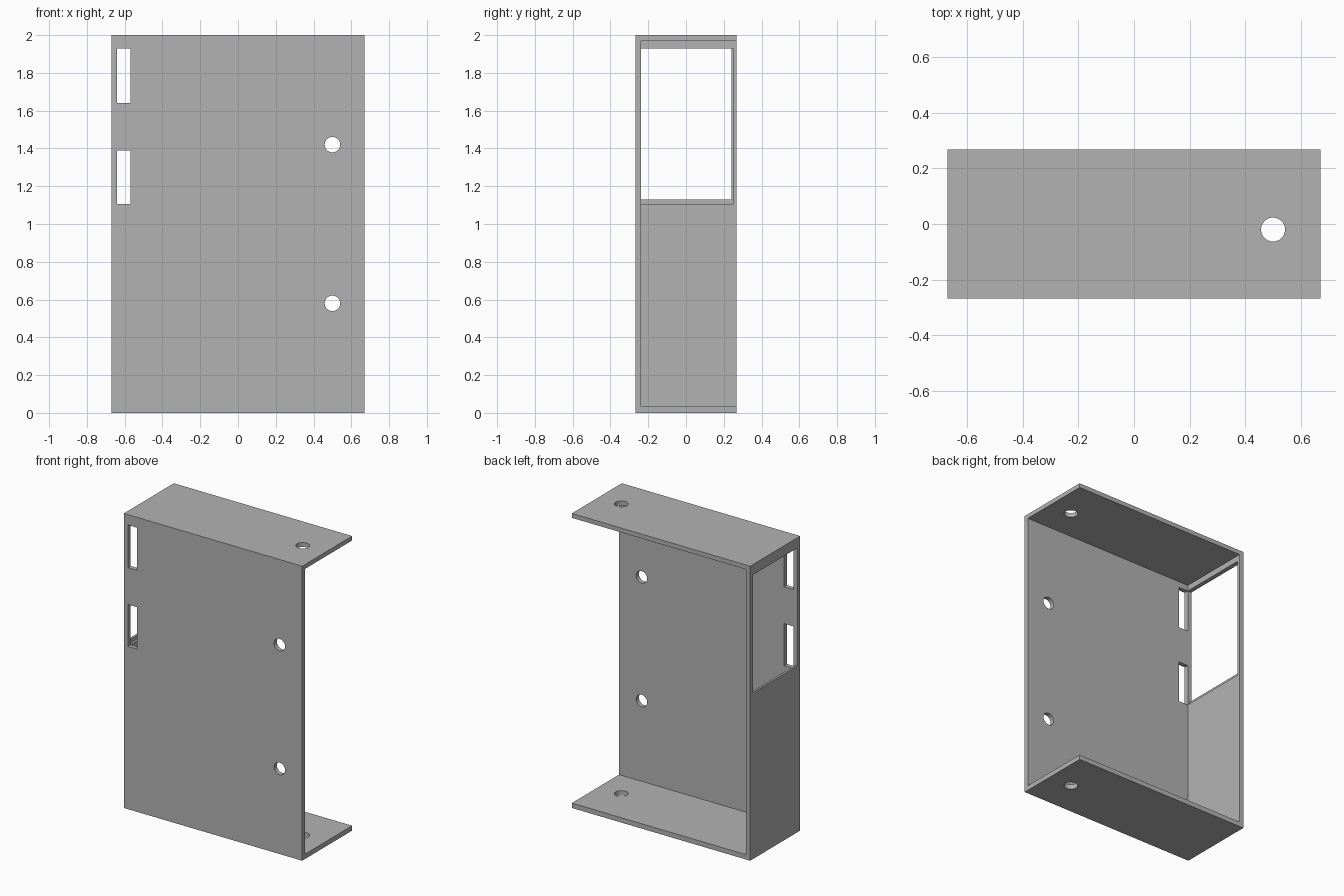
import bpy
import math

if "Cube" in bpy.data.objects:
    bpy.data.objects.remove(bpy.data.objects["Cube"])

W, D, H, T = 0.67, 0.268, 2.0, 0.03   # half width, half depth, height, wall

grey = bpy.data.materials.new("grey")
grey.diffuse_color = (0.45, 0.45, 0.45, 1)
grey.use_nodes = True
grey.node_tree.nodes["Principled BSDF"].inputs["Base Color"].default_value = grey.diffuse_color


def box(name, x, y, z):
    """Box from (min, max) ranges."""
    bpy.ops.mesh.primitive_cube_add(
        size=1, location=[(r[0] + r[1]) / 2 for r in (x, y, z)])
    ob = bpy.context.object
    ob.name = name
    ob.scale = [r[1] - r[0] for r in (x, y, z)]
    bpy.ops.object.transform_apply(location=True, rotation=True, scale=True)
    return ob


def drill(loc, radius, rot=(0, 0, 0)):
    """Round cutter short enough to pass one wall only."""
    bpy.ops.mesh.primitive_cylinder_add(
        vertices=40, radius=radius, depth=0.2, location=loc, rotation=rot)
    bpy.context.object.name = "drill"
    return bpy.context.object


def cut(ob, cutter):
    mod = ob.modifiers.new("cut", 'BOOLEAN')
    mod.operation = 'DIFFERENCE'
    mod.solver = 'EXACT'
    mod.object = cutter
    bpy.context.view_layer.objects.active = ob
    bpy.ops.object.modifier_apply(modifier=mod.name)
    bpy.data.objects.remove(cutter)


# Enclosure block, hollowed and left open at the back and right
body = box("enclosure", (-W, W), (-D, D), (0, H))
body.data.materials.append(grey)
cut(body, box("hollow", (-W + T, 1), (-D + T, 1), (T + 0.003, H - T)))

# Side window with a shallow rebate on its inner face
cut(body, box("window", (-0.8, -0.6), (-D + T, 0.24), (1.13, 1.93)))
cut(body, box("rebate", (-W + T / 2, -0.6), (-D + T, 0.25), (1.105, 1.93)))

# Slots in the front wall beside the window
for z in ((1.105, 1.39), (1.64, 1.93)):
    cut(body, box("slot", (-W + T, -0.57), (-0.4, -0.2), z))

# Screw holes in the front wall
for z in (0.58, 1.42):
    cut(body, drill((0.5, -D, z), 0.041, (math.pi / 2, 0, 0)))

# Cable holes in the top and bottom walls
for z in (0, H):
    cut(body, drill((0.5, -0.02, z), 0.043))

# Smooth hole walls, crisp plate edges
bpy.ops.object.select_all(action='DESELECT')
body.select_set(True)
bpy.context.view_layer.objects.active = body
bpy.ops.object.shade_smooth_by_angle(angle=math.radians(30))
